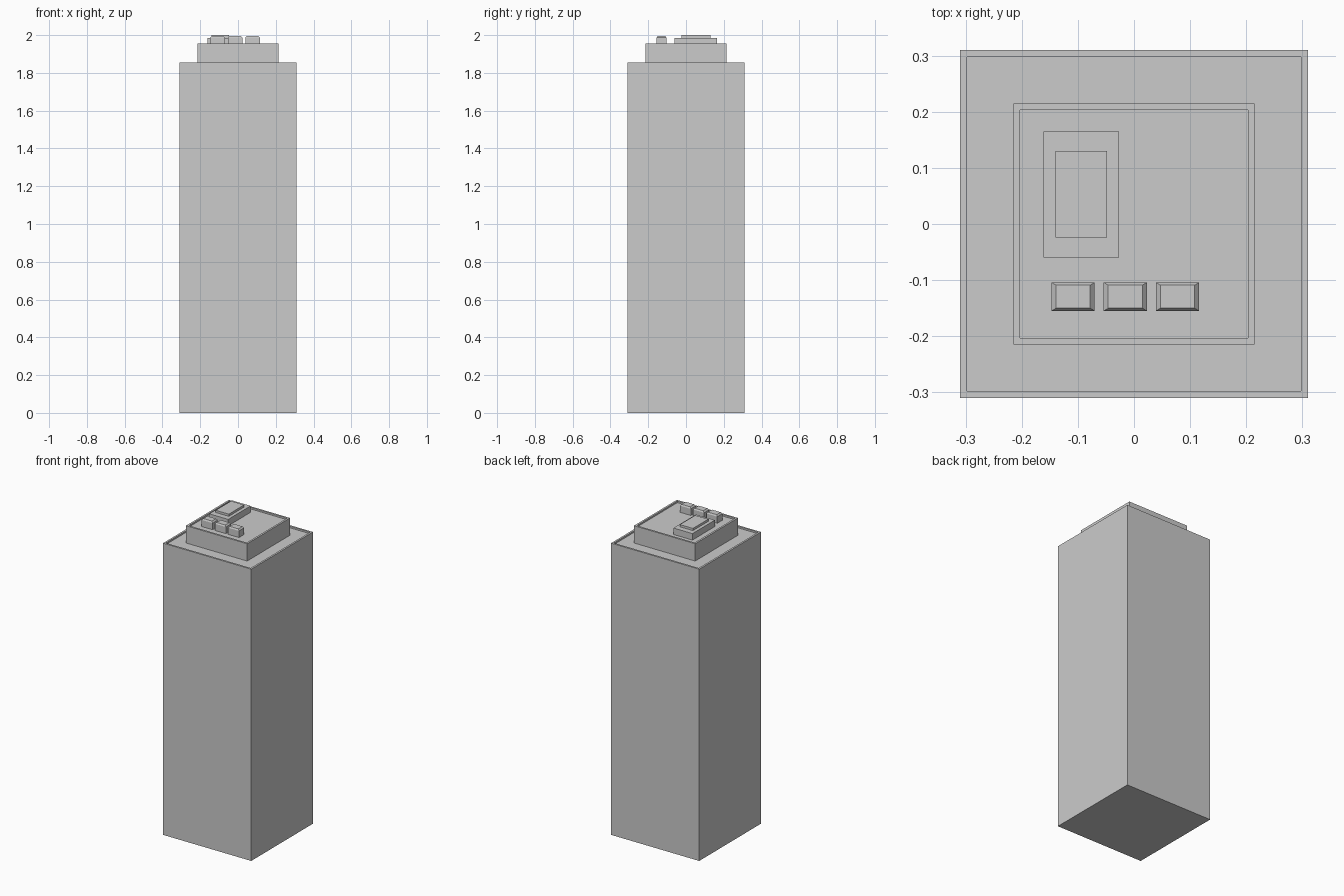
import bpy, bmesh

if "Cube" in bpy.data.objects:
    bpy.data.objects.remove(bpy.data.objects["Cube"])


def prism(name, x0, x1, y0, y1, rings, rim=0, recess=0):
    """Stack of rectangles; rings = [(z, inset_x, inset_y)], optional parapet on top."""
    rings = list(rings)
    if rim:
        top = rings[-1][0]
        rings += [(top, rim, rim), (top - recess, rim, rim)]
    bm = bmesh.new()
    loops = []
    for z, ix, iy in rings:
        a, b, c, d = x0 + ix, x1 - ix, y0 + iy, y1 - iy
        loops.append([bm.verts.new(p) for p in
                      ((a, c, z), (b, c, z), (b, d, z), (a, d, z))])
    for lo, hi in zip(loops, loops[1:]):
        for i in range(4):
            j = (i + 1) % 4
            bm.faces.new((lo[i], lo[j], hi[j], hi[i]))
    bm.faces.new(loops[0][::-1])
    bm.faces.new(loops[-1])
    mesh = bpy.data.meshes.new(name)
    bm.to_mesh(mesh)
    bm.free()
    obj = bpy.data.objects.new(name, mesh)
    bpy.context.collection.objects.link(obj)
    return obj


W, P = 0.31, 0.215            # half widths of tower and penthouse
ROOF, DECK = 1.855, 1.955     # parapet heights
RECESS = 0.01

# Main tower and stepped penthouse, both with a low parapet
prism("tower", -W, W, -W, W, [(0, 0, 0), (ROOF, 0, 0)], 0.012, RECESS)
prism("penthouse", -P, P, -P, P,
      [(ROOF - RECESS, 0, 0), (DECK, 0, 0)], 0.012, RECESS)

# Two-step plant room on the deck
prism("plant_room", -0.161, -0.027, -0.06, 0.165,
      [(DECK - RECESS, 0, 0), (1.986, 0, 0)])
prism("plant_room_cap", -0.14, -0.048, -0.024, 0.13,
      [(1.986, 0, 0), (2.0, 0, 0)])

# Row of three rooftop units with chamfered tops
for i in range(3):
    x = -0.1085 + i * 0.093
    prism(f"rooftop_unit_{i + 1}", x - 0.0385, x + 0.0385, -0.155, -0.104,
          [(DECK - RECESS, 0, 0), (1.987, 0, 0), (1.996, 0.008, 0.005)])
